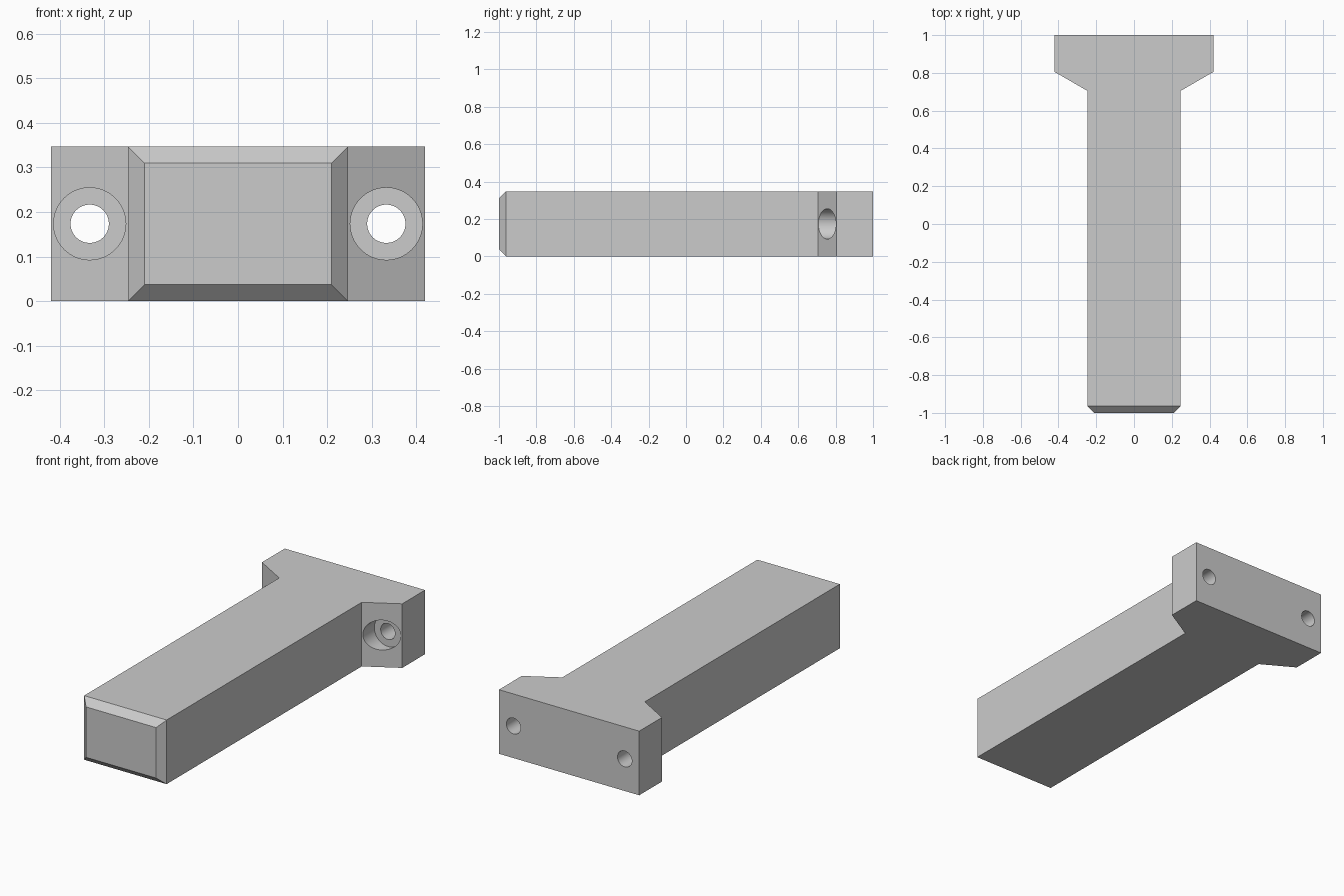
import bpy, bmesh, math
from mathutils import Vector

HEIGHT = 0.347
CHAMFER = 0.037
HOLE_X = 0.333

default = bpy.data.objects.get("Cube")
if default:
    bpy.data.objects.remove(default, do_unlink=True)

# Plain grey material
grey = bpy.data.materials.new("plain_grey")
grey.use_nodes = True
colour = (0.6, 0.6, 0.6, 1)
grey.diffuse_color = colour
grey.node_tree.nodes["Principled BSDF"].inputs["Base Color"].default_value = colour


def make_bar():
    """T-shaped plan extruded upward, with a chamfered front end."""
    half = [(0.247, -1 + CHAMFER), (0.247, 0.705), (0.42, 0.805), (0.42, 1)]
    plan = half + [(-x, y) for x, y in reversed(half)]
    bm = bmesh.new()
    base = bm.faces.new([bm.verts.new((x, y, 0)) for x, y in plan])
    top = bmesh.ops.extrude_face_region(bm, geom=[base])["geom"]
    bmesh.ops.translate(bm, vec=(0, 0, HEIGHT),
                        verts=[g for g in top if isinstance(g, bmesh.types.BMVert)])
    bmesh.ops.recalc_face_normals(bm, faces=bm.faces)

    # Chamfer: pull the front face forward and shrink it evenly
    front = min(bm.faces, key=lambda f: f.calc_center_median().y)
    geom = bmesh.ops.extrude_discrete_faces(bm, faces=[front])["faces"]
    rim = geom[0]
    centre = rim.calc_center_median()
    for v in rim.verts:
        v.co.x -= math.copysign(CHAMFER, v.co.x - centre.x)
        v.co.z -= math.copysign(CHAMFER, v.co.z - centre.z)
        v.co.y = -1
    # Bridge the open rim to the shrunken face
    open_edges = [e for e in bm.edges if e.is_boundary]
    if open_edges:
        bmesh.ops.bridge_loops(bm, edges=open_edges)
    bmesh.ops.recalc_face_normals(bm, faces=bm.faces)

    mesh = bpy.data.meshes.new("bar_with_flange")
    bm.to_mesh(mesh)
    bm.free()
    mesh.materials.append(grey)
    obj = bpy.data.objects.new("bar_with_flange", mesh)
    bpy.context.collection.objects.link(obj)
    return obj


def drill(target, x, radius, y0, y1):
    """Cut a round hole along y."""
    bpy.ops.mesh.primitive_cylinder_add(
        vertices=64, radius=radius, depth=y1 - y0,
        location=(x, (y0 + y1) / 2, HEIGHT / 2), rotation=(math.pi / 2, 0, 0))
    cutter = bpy.context.object
    cutter.name = "hole_cutter"
    cutter.hide_render = True
    cutter.data.materials.append(grey)
    mod = target.modifiers.new("hole", "BOOLEAN")
    mod.operation = "DIFFERENCE"
    mod.solver = "EXACT"
    mod.object = cutter
    bpy.context.view_layer.objects.active = target
    bpy.ops.object.modifier_apply(modifier=mod.name)
    bpy.data.objects.remove(cutter, do_unlink=True)


bar = make_bar()

# Counterbored screw holes through both flange ears
for side in (-1, 1):
    drill(bar, side * HOLE_X, 0.081, 0.6, 0.806)
    drill(bar, side * HOLE_X, 0.043, 0.7, 1.1)

# Smooth hole walls, sharp edges elsewhere
bpy.ops.object.select_all(action="DESELECT")
bar.select_set(True)
bpy.context.view_layer.objects.active = bar
bpy.ops.object.shade_smooth_by_angle(angle=math.radians(25))
